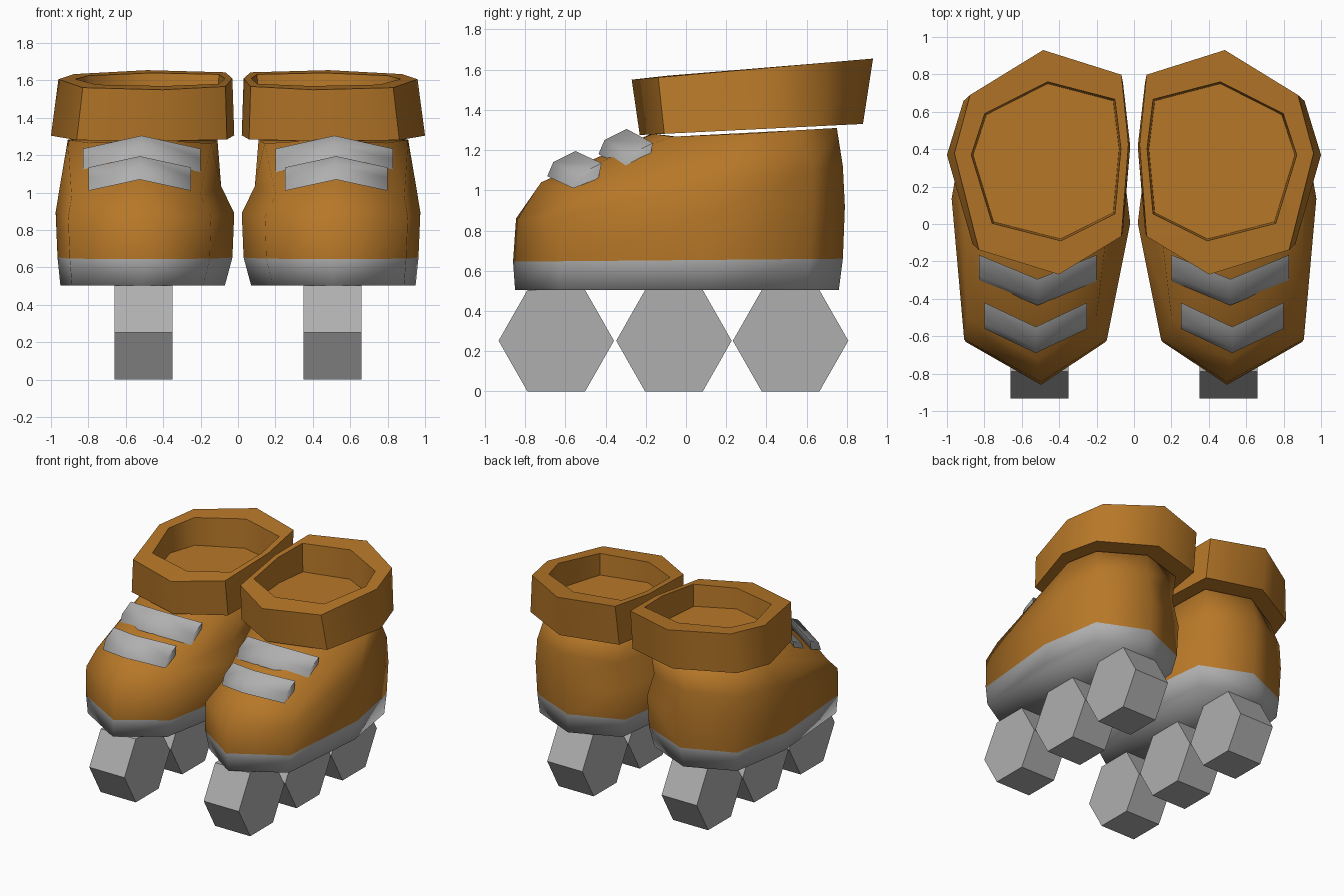
import bpy, bmesh, math
from mathutils import Vector

cube = bpy.data.objects.get("Cube")
if cube:
    bpy.data.objects.remove(cube, do_unlink=True)


def make_material(name, colour):
    mat = bpy.data.materials.new(name)
    mat.use_nodes = True
    mat.diffuse_color = colour
    mat.node_tree.nodes["Principled BSDF"].inputs["Base Color"].default_value = colour
    return mat


leather = make_material("tan_leather", (0.47, 0.185, 0.021, 1))
grey = make_material("grey_rubber", (0.43, 0.43, 0.43, 1))

# Plan outlines in a unit box, starting at the toe and going round the outer side
FOOT = [(.5, 0), (.93, .14), (1, .6), (.91, .9), (.5, 1), (.08, .9), (0, .52), (.13, .14)]
CUFF = [(.4, 0), (.86, .11), (1, .54), (.91, .8), (.49, 1), (.04, .89), (0, .58), (.04, .17)]


def ring(outline, x, y, z, drop=0):
    """Fit an outline to a box; z slopes front to back, and the sides drop at the front."""
    points = []
    for u, v in outline:
        height = z[0] + (z[1] - z[0]) * v - drop * abs(2 * u - 1) * (1 - v)
        points.append((x[0] + (x[1] - x[0]) * u, y[0] + (y[1] - y[0]) * v, height))
    return points


def loft(name, rings, side, materials, smooth_angle=None, sole_height=None):
    """Skin a stack of rings, cap both ends, and mirror to the given side."""
    bm = bmesh.new()
    loops = [[bm.verts.new((side * px, py, pz)) for px, py, pz in r] for r in rings]
    count = len(rings[0])
    for a, b in zip(loops, loops[1:]):
        for i in range(count):
            j = (i + 1) % count
            bm.faces.new((a[i], a[j], b[j], b[i]))
    bm.faces.new(loops[0])
    bm.faces.new(loops[-1])
    bmesh.ops.recalc_face_normals(bm, faces=bm.faces)
    if sole_height:
        for face in bm.faces:
            if face.calc_center_median().z < sole_height:
                face.material_index = 1
    mesh = bpy.data.meshes.new(name)
    bm.to_mesh(mesh)
    bm.free()
    for mat in materials:
        mesh.materials.append(mat)
    obj = bpy.data.objects.new(name, mesh)
    bpy.context.collection.objects.link(obj)
    if smooth_angle:
        bpy.ops.object.select_all(action='DESELECT')
        obj.select_set(True)
        bpy.context.view_layer.objects.active = obj
        bpy.ops.object.shade_smooth_by_angle(angle=math.radians(smooth_angle))
    return obj


def strap_section(x, y, z):
    """Slanted cross-section of a strap, starting at its lower front corner."""
    corners = [(0, 0), (.03, .07), (.14, .125), (.125, .05)]
    return [(x, y + dy, z + dz) for dy, dz in corners]


for label, side in (("left", 1), ("right", -1)):
    # Boot with a grey sole band
    boot = [
        ring(FOOT, (.07, .95), (-.85, .76), (.505, .505)),
        ring(FOOT, (.03, .965), (-.86, .78), (.645, .66)),
        ring(FOOT, (.02, .975), (-.845, .79), (.86, .92)),
        ring(FOOT, (.09, .95), (-.72, .78), (1.04, 1.12), .1),
        ring(CUFF, (.11, .91), (-.17, .75), (1.29, 1.31), .04),
    ]
    loft(label + "_boot", boot, side, [leather, grey], 180, .65)

    # Thick collar with a sunken opening
    collar = [
        ring(CUFF, (.02, 1), (-.23, .88), (1.275, 1.33)),
        ring(CUFF, (.03, .96), (-.27, .93), (1.55, 1.655)),
        ring(CUFF, (.07, .87), (-.09, .76), (1.57, 1.64)),
        ring(CUFF, (.08, .86), (-.08, .75), (1.41, 1.41)),
    ]
    loft(label + "_collar", collar, side, [leather], 52)

    # Two arched straps over the instep
    for part, x, y, z, rise in (("lower", (.25, .8), -.69, 1.07, .06),
                                ("upper", (.2, .83), -.435, 1.18, .07)):
        middle = (x[0] + x[1]) / 2
        strap = [strap_section(x[0], y + .13, z - rise),
                 strap_section(middle, y, z),
                 strap_section(x[1], y + .13, z - rise)]
        loft(label + "_" + part + "_strap", strap, side, [grey], 65)

    # Row of hexagonal wheels
    for part, y in (("front", -.645), ("middle", -.06), ("rear", .52)):
        wheel = []
        for x in (.35, .66):
            hexagon = [math.radians(60 * k) for k in range(6)]
            wheel.append([(x, y + .287 * math.cos(a), .252 + .291 * math.sin(a))
                          for a in hexagon])
        loft(label + "_" + part + "_wheel", wheel, side, [grey])
